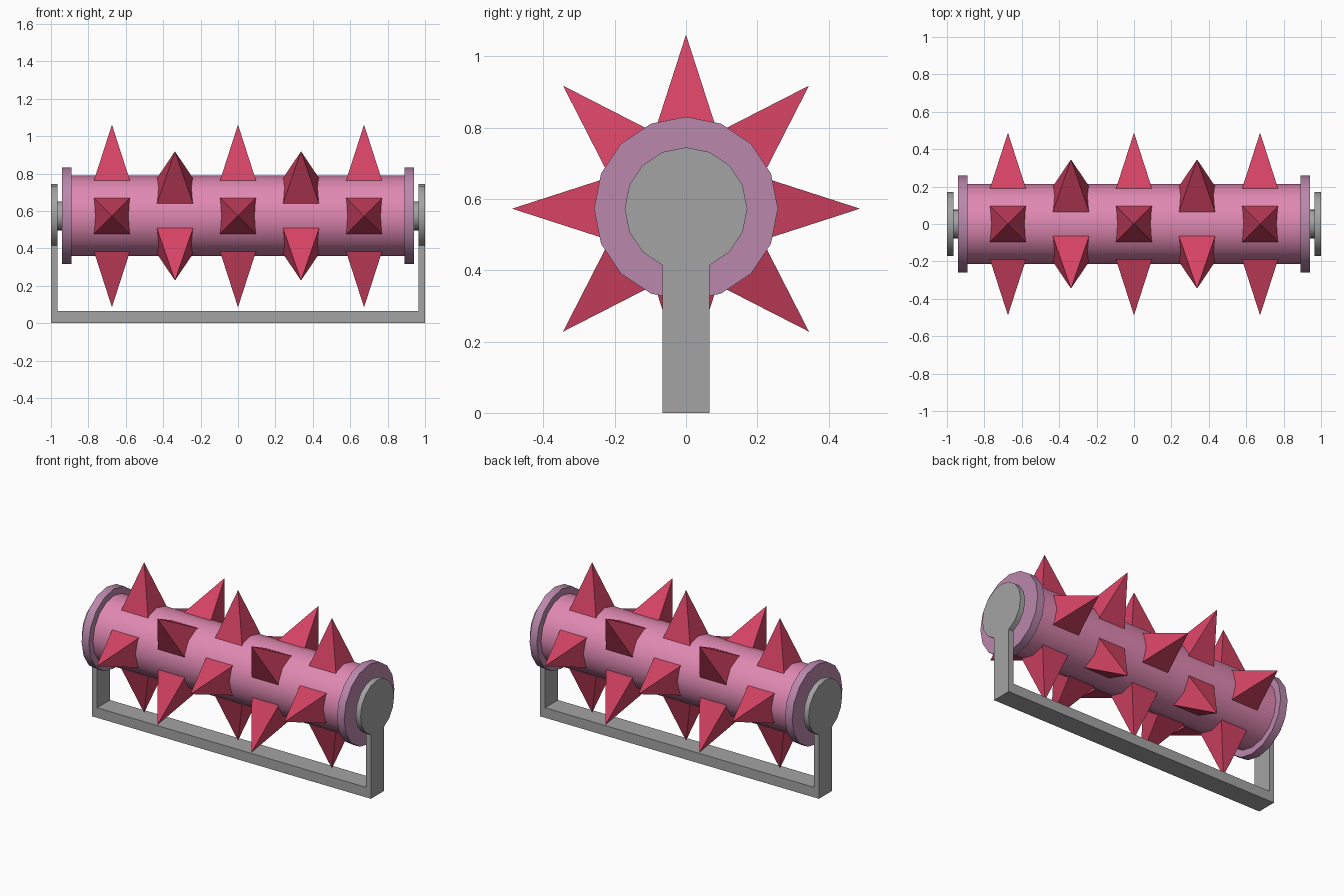
import bpy, bmesh, math
from mathutils import Matrix, Vector

if "Cube" in bpy.data.objects:
    bpy.data.objects.remove(bpy.data.objects["Cube"])

AXIS_Z = 0.573      # height of the roller axis
SIDES = 16


def material(name, rgb):
    lin = [((c / 255 + 0.055) / 1.055) ** 2.4 for c in rgb]
    m = bpy.data.materials.new(name)
    m.diffuse_color = (*lin, 1)
    m.use_nodes = True
    m.node_tree.nodes["Principled BSDF"].inputs["Base Color"].default_value = m.diffuse_color
    return m


PINK = material("pink", (224, 137, 178))
MAUVE = material("mauve", (186, 136, 172))
RED = material("crimson", (213, 67, 100))
GREY = material("grey", (164, 164, 164))


def finish(name, bm, mat, smooth=False):
    bmesh.ops.recalc_face_normals(bm, faces=bm.faces)
    me = bpy.data.meshes.new(name)
    bm.to_mesh(me)
    bm.free()
    ob = bpy.data.objects.new(name, me)
    bpy.context.collection.objects.link(ob)
    me.materials.append(mat)
    if smooth:
        bpy.ops.object.select_all(action='DESELECT')
        ob.select_set(True)
        bpy.context.view_layer.objects.active = ob
        bpy.ops.object.shade_smooth_by_angle(angle=math.radians(30))
    return ob


def extrude_x(name, profile, x0, x1, mat, smooth=True):
    """Extrude a (y, z) outline from x0 to x1."""
    bm = bmesh.new()
    face = bm.faces.new([bm.verts.new((x0, y, z)) for y, z in profile])
    out = bmesh.ops.extrude_face_region(bm, geom=[face], use_keep_orig=True)
    moved = [v for v in out["geom"] if isinstance(v, bmesh.types.BMVert)]
    bmesh.ops.translate(bm, verts=moved, vec=(x1 - x0, 0, 0))
    return finish(name, bm, mat, smooth)


def circle(r, first=0, last=SIDES):
    """Points of a 16-sided circle, counted from the bottom vertex."""
    return [(r * math.sin(i * math.tau / SIDES), AXIS_Z - r * math.cos(i * math.tau / SIDES))
            for i in range(first, last)]


# Roller drum
extrude_x("roller", circle(0.215), -0.90, 0.90, PINK)

# Post with round head: circle without its lowest vertex, drawn down to the floor
head = circle(0.172, 1)
half = head[0][0]
post = head + [(-half, 0), (half, 0)]

for side, s in (("left", -1), ("right", 1)):
    extrude_x(side + "_flange", circle(0.258), s * 0.89, s * 0.942, MAUVE)
    extrude_x(side + "_axle", circle(0.077), s * 0.935, s * 0.97, GREY)
    extrude_x(side + "_post", post, s * 0.965, s * 1.0, GREY)

# Base bar between the posts
extrude_x("base_bar", [(-half, 0), (half, 0), (half, 0.065), (-half, 0.065)],
          -0.965, 0.965, GREY, smooth=False)

# Spikes: five rings of four pyramids, every other ring turned 45 degrees
bm = bmesh.new()
base_r, tip_r, w = 0.183, 0.488, 0.0985
for ring in range(5):
    for k in range(4):
        angle = k * math.pi / 2 + (ring % 2) * math.pi / 4
        place = Matrix.Translation(((ring - 2) * 0.337, 0, AXIS_Z)) @ Matrix.Rotation(angle, 4, 'X')
        base = [bm.verts.new(place @ Vector((a * w, b * w, base_r)))
                for a, b in ((-1, -1), (1, -1), (1, 1), (-1, 1))]
        tip = bm.verts.new(place @ Vector((0, 0, tip_r)))
        bm.faces.new(base[::-1])
        for i in range(4):
            bm.faces.new((base[i], base[(i + 1) % 4], tip))
finish("spikes", bm, RED)
